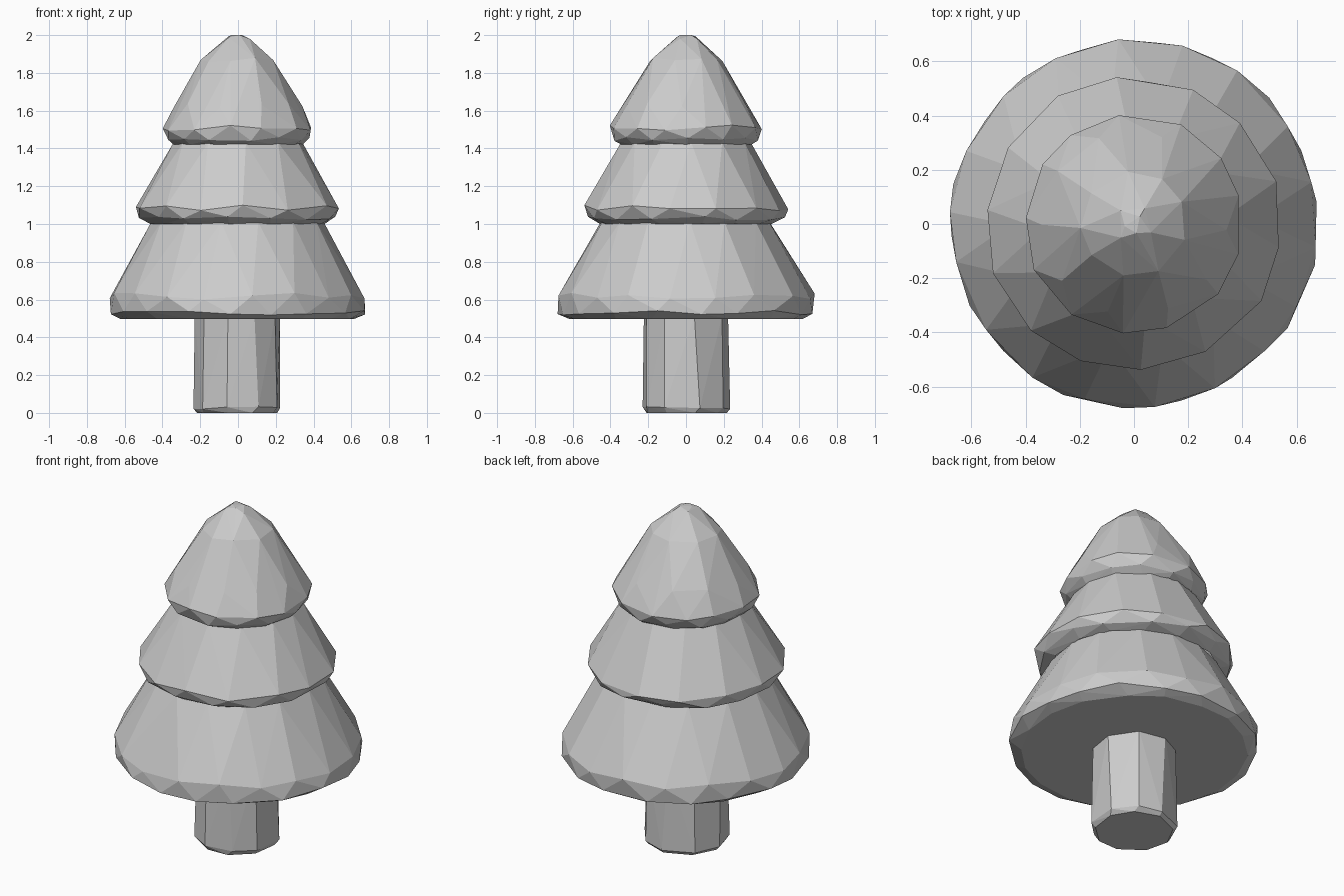
import bpy, bmesh, math, random

if "Cube" in bpy.data.objects:
    bpy.data.objects.remove(bpy.data.objects["Cube"])

random.seed(7)


def faceted_part(name, rings, open_z=()):
    """Convex low-poly part from rings (z, radius, sides, start angle, z jitter).
    Flat caps lying at a height in open_z are removed where parts join."""
    bm = bmesh.new()
    for z, r, sides, start, dz in rings:
        step = 2 * math.pi / sides
        for i in range(sides):
            a = math.radians(start) + step * (i + random.uniform(-0.13, 0.13))
            rr = r * random.uniform(0.99, 1.015)
            bm.verts.new((rr * math.cos(a), rr * math.sin(a),
                          z + random.uniform(-dz, dz)))
    res = bmesh.ops.convex_hull(bm, input=bm.verts[:])
    loose = [v for v in bm.verts if not v.link_faces]
    bmesh.ops.delete(bm, geom=loose, context='VERTS')
    bmesh.ops.dissolve_limit(bm, angle_limit=math.radians(1),
                             verts=bm.verts[:], edges=bm.edges[:])
    bmesh.ops.recalc_face_normals(bm, faces=bm.faces[:])
    hidden = [f for f in bm.faces
              if any(all(abs(v.co.z - z) < 1e-4 for v in f.verts) for z in open_z)]
    bmesh.ops.delete(bm, geom=hidden, context='FACES')
    mesh = bpy.data.meshes.new(name)
    bm.to_mesh(mesh)
    bm.free()
    obj = bpy.data.objects.new(name, mesh)
    bpy.context.collection.objects.link(obj)
    return obj


# Trunk, open where it enters the foliage
faceted_part("trunk", [
    (0.0, 0.215, 9, 15, 0),
    (0.025, 0.236, 9, 15, 0.008),
    (0.51, 0.226, 9, 15, 0),
], open_z=(0.51,))

# Lower foliage tier with a closed underside
faceted_part("lower_foliage", [
    (0.497, 0.62, 18, 5, 0),
    (0.53, 0.675, 18, 5, 0.012),
    (0.62, 0.675, 18, 14, 0.02),
    (1.01, 0.455, 14, 0, 0),
], open_z=(1.01,))

# Middle foliage tier
faceted_part("middle_foliage", [
    (1.0, 0.46, 14, 8, 0),
    (1.03, 0.52, 14, 8, 0.01),
    (1.09, 0.543, 14, 18, 0.02),
    (1.43, 0.345, 12, 5, 0),
], open_z=(1.0, 1.43))

# Top foliage tier with a small blunt tip
faceted_part("top_foliage", [
    (1.42, 0.345, 13, 0, 0),
    (1.45, 0.38, 13, 0, 0.01),
    (1.51, 0.402, 13, 12, 0.015),
    (1.63, 0.338, 10, 0, 0.015),
    (1.87, 0.195, 9, 20, 0.012),
    (1.985, 0.07, 4, 55, 0.01),
    (2.0, 0.035, 3, 60, 0),
], open_z=(1.42,))
